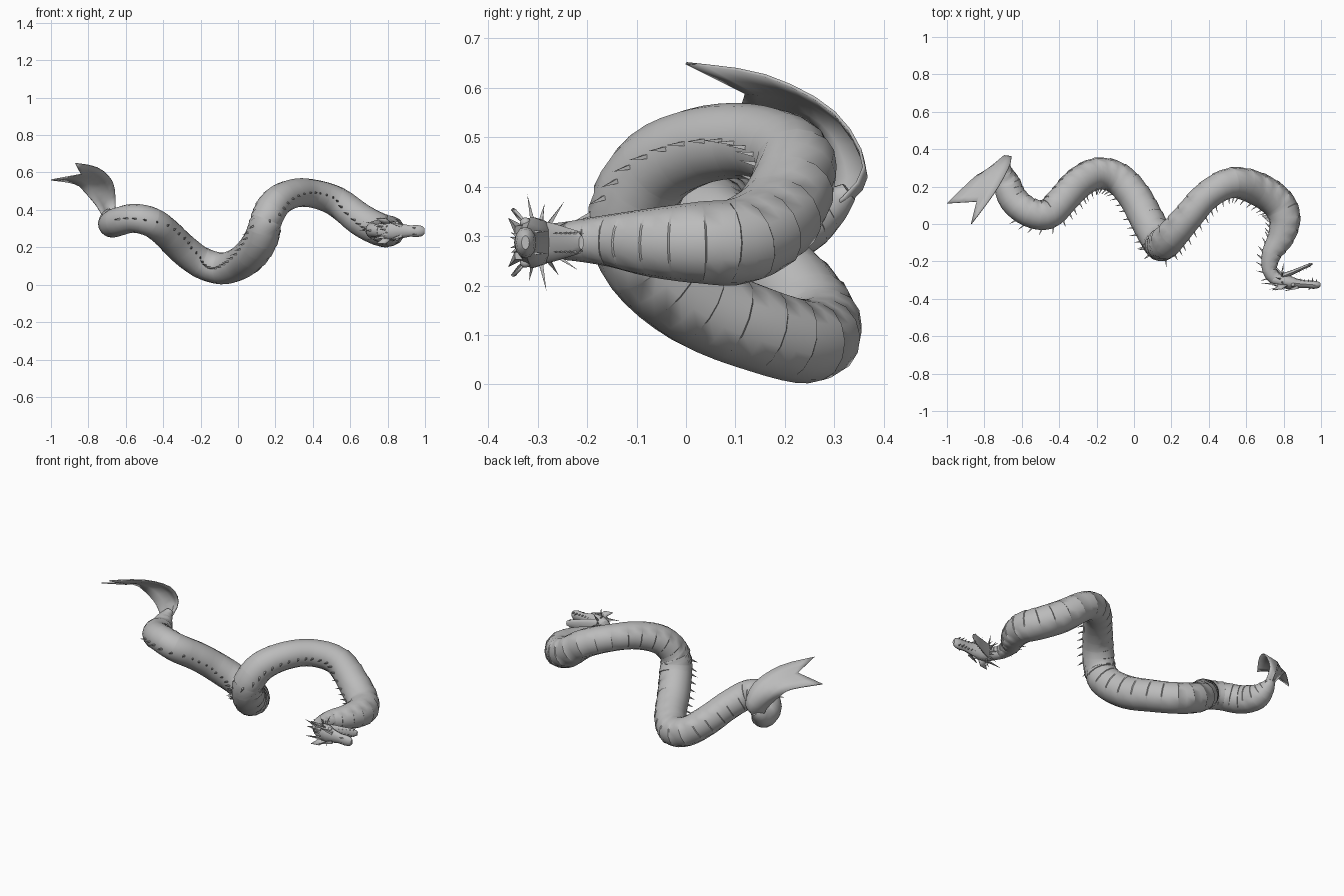
import bpy, bmesh, math
from mathutils import Vector as V

cube = bpy.data.objects.get("Cube")
if cube:
    bpy.data.objects.remove(cube, do_unlink=True)

grey = bpy.data.materials.new("stone_grey")
grey.use_nodes = True
grey.diffuse_color = (0.5, 0.5, 0.5, 1)
grey.node_tree.nodes["Principled BSDF"].inputs["Base Color"].default_value = (0.5, 0.5, 0.5, 1)


def finish(name, bm, angle=40):
    bmesh.ops.recalc_face_normals(bm, faces=bm.faces)
    mesh = bpy.data.meshes.new(name)
    bm.to_mesh(mesh)
    bm.free()
    mesh.materials.append(grey)
    ob = bpy.data.objects.new(name, mesh)
    bpy.context.collection.objects.link(ob)
    bpy.ops.object.select_all(action="DESELECT")
    ob.select_set(True)
    bpy.context.view_layer.objects.active = ob
    bpy.ops.object.shade_smooth_by_angle(angle=math.radians(angle))
    return ob


def loft(bm, rings, closed=True):
    rows = [[bm.verts.new(p) for p in r] for r in rings]
    n = len(rows[0])
    for a, b in zip(rows, rows[1:]):
        for i in range(n if closed else n - 1):
            j = (i + 1) % n
            bm.faces.new((a[i], a[j], b[j], b[i]))
    if closed:
        bm.faces.new(rows[0])
        bm.faces.new(rows[-1])


def spike(bm, base, tip, radius, sides=4):
    axis = (tip - base).normalized()
    u = axis.orthogonal().normalized()
    w = axis.cross(u)
    ring = [bm.verts.new(base + radius * (u * math.cos(a) + w * math.sin(a)))
            for a in (math.tau * i / sides for i in range(sides))]
    top = bm.verts.new(tip)
    for i in range(sides):
        bm.faces.new((ring[i], ring[(i + 1) % sides], top))
    bm.faces.new(ring[::-1])


def spline(pts, t):
    """Smooth curve through the points; works on any tuple length."""
    i = min(int(t), len(pts) - 2)
    f = t - i
    p = [pts[max(0, min(len(pts) - 1, i + k))] for k in (-1, 0, 1, 2)]
    return [0.5 * (2 * b + (c - a) * f + (2 * a - 5 * b + 4 * c - d) * f * f
                   + (3 * b - a - 3 * c + d) * f ** 3) for a, b, c, d in zip(*p)]


# Centre line from tail to head: x, y, z, radius
PATH = [(-.69, .33, .39, .02), (-.695, .285, .355, .045), (-.68, .22, .325, .07),
        (-.645, .13, .335, .077), (-.56, .062, .355, .077), (-.46, .052, .333, .08),
        (-.375, .135, .27, .081), (-.30, .215, .195, .083), (-.20, .268, .12, .084),
        (-.09, .245, .087, .085), (0, .15, .11, .087), (.07, .02, .165, .09),
        (.125, -.08, .25, .09), (.15, -.112, .345, .087), (.205, -.06, .44, .083),
        (.295, .045, .487, .078), (.395, .155, .488, .076), (.525, .22, .445, .081),
        (.66, .187, .345, .088), (.765, .115, .292, .088), (.805, .03, .287, .083),
        (.785, -.07, .287, .07), (.735, -.16, .291, .052), (.725, -.25, .29, .038),
        (.77, -.305, .287, .036)]
LAST = len(PATH) - 1


def frame(t):
    c = spline(PATH, t)
    tangent = (V(spline(PATH, min(t + .02, LAST))[:3])
               - V(spline(PATH, max(t - .02, 0))[:3])).normalized()
    back = tangent.cross(V((0, 0, 1))).normalized()
    return V(c[:3]), c[3], tangent, back, tangent.cross(back)


# Body: round tube whose belly side steps out in shallow overlapping plates
SIDES = 16
rings = []
for plate in range(LAST * 2):
    for phase in (0, .5, .95):
        o, r, tan, back, side = frame((plate + phase) / 2)
        ring = []
        for i in range(SIDES):
            a = math.tau * i / SIDES
            swell = 1 + .05 * (1 - phase) * (math.cos(a) < -.6)
            ring.append(o + r * swell * (back * math.cos(a) + side * math.sin(a)))
        rings.append(ring)
bm = bmesh.new()
loft(bm, rings)
finish("body", bm)

# Row of slim spines along the back
bm = bmesh.new()
for k in range(11, LAST * 3 - 1):
    o, r, tan, back, side = frame(k / 3)
    spike(bm, o + back * r * .94, o + back * (r + .032) - tan * .018, .007)
finish("back_spines", bm, 20)

# Tail fin: curved forked sheet lofted between two edges and a middle rib
LOW = [(-.715, .28, .35), (-.755, .29, .42), (-.82, .27, .495), (-.875, .23, .54), (-1, .11, .56)]
RIB = [(-.69, .32, .36), (-.69, .365, .42), (-.74, .32, .52), (-.795, .22, .575), (-.84, .12, .59)]
HIGH = [(-.665, .30, .36), (-.655, .36, .44), (-.67, .30, .55), (-.75, .16, .625), (-.87, 0, .65)]
bm = bmesh.new()
rows = []
for k in range(13):
    low, rib, high = (V(spline(e, k / 3)) for e in (LOW, RIB, HIGH))
    rows.append([low, low.lerp(rib, .5), rib, rib.lerp(high, .5), high])
loft(bm, rows, closed=False)
fin = finish("tail_fin", bm, 60)
solid = fin.modifiers.new("thickness", "SOLIDIFY")
solid.thickness = .006
solid.offset = 0


# Head parts: oval sections given as x, y, half depth (y), half width (z)
MID = .287


def sections(bm, table, sides=12):
    loft(bm, [[V((x, y + h * math.cos(a), MID + w * math.sin(a)))
               for a in (math.tau * i / sides for i in range(sides))]
              for x, y, h, w in table])


bm = bmesh.new()
sections(bm, [(.74, -.295, .030, .034), (.78, -.303, .040, .050), (.83, -.311, .037, .052),
              (.87, -.318, .026, .040), (.92, -.322, .020, .030), (.96, -.325, .022, .032),
              (.985, -.325, .018, .027), (.998, -.325, .008, .014)])
finish("skull", bm)

bm = bmesh.new()
sections(bm, [(.79, -.282, .018, .042), (.84, -.262, .014, .037), (.89, -.24, .011, .030),
              (.935, -.22, .010, .024), (.955, -.212, .005, .014)])
finish("lower_jaw", bm)

# Teeth in both jaws, mirrored across the head
bm = bmesh.new()
for s in (-1, 1):
    for k in range(6):
        x = .87 + .021 * k
        size = .03 if k == 4 else .018
        spike(bm, V((x, -.308, MID + s * .022)), V((x, -.308 + size, MID + s * .022)), .005)
    for k in range(5):
        x = .86 + .019 * k
        y = -.248 + .44 * (x - .86)
        spike(bm, V((x, y, MID + s * .019)), V((x + .008, y - .022, MID + s * .019)), .005)
finish("teeth", bm, 20)

# Eyes and brow ridges
bm = bmesh.new()
for s in (-1, 1):
    ball = bmesh.ops.create_uvsphere(bm, u_segments=10, v_segments=6, radius=.011)
    bmesh.ops.translate(bm, verts=ball["verts"], vec=(.85, -.325, MID + s * .04))
finish("eyes", bm)
bm = bmesh.new()
for s in (-1, 1):
    spike(bm, V((.875, -.338, MID + s * .026)), V((.80, -.36, MID + s * .05)), .012)
    spike(bm, V((.95, -.338, MID + s * .014)), V((.93, -.354, MID + s * .02)), .007)
finish("brows", bm, 20)

# Frill of spikes fanning out behind the head, with swept-back horns
bm = bmesh.new()
for i in range(16):
    a = math.tau * (i + .5) / 16
    out = V((0, math.cos(a), math.sin(a)))
    length = .08 if i % 2 else .1
    if out.y < -.5:
        length = .055
    hub = V((.79, -.302, MID))
    spike(bm, hub + out * .035, hub + out * length + V((-.035 if i % 2 else .01, 0, 0)), .007)
for s in (-1, 1):
    spike(bm, V((.79, -.325, MID + s * .03)), V((.67, -.315, MID + s * .05)), .01)
    spike(bm, V((.80, -.335, MID + s * .015)), V((.72, -.35, MID + s * .03)), .008)
finish("head_frill", bm, 20)

# Cheek fins standing out flat on each side of the head
bm = bmesh.new()
for s in (-1, 1):
    outline = [(.83, -.32, .04), (.79, -.345, .068), (.74, -.35, .07), (.765, -.335, .05), (.77, -.32, .04)]
    bm.faces.new([bm.verts.new((x, y, MID + s * w)) for x, y, w in outline])
cheeks = finish("cheek_fins", bm)
cheeks.modifiers.new("thickness", "SOLIDIFY").thickness = .006
